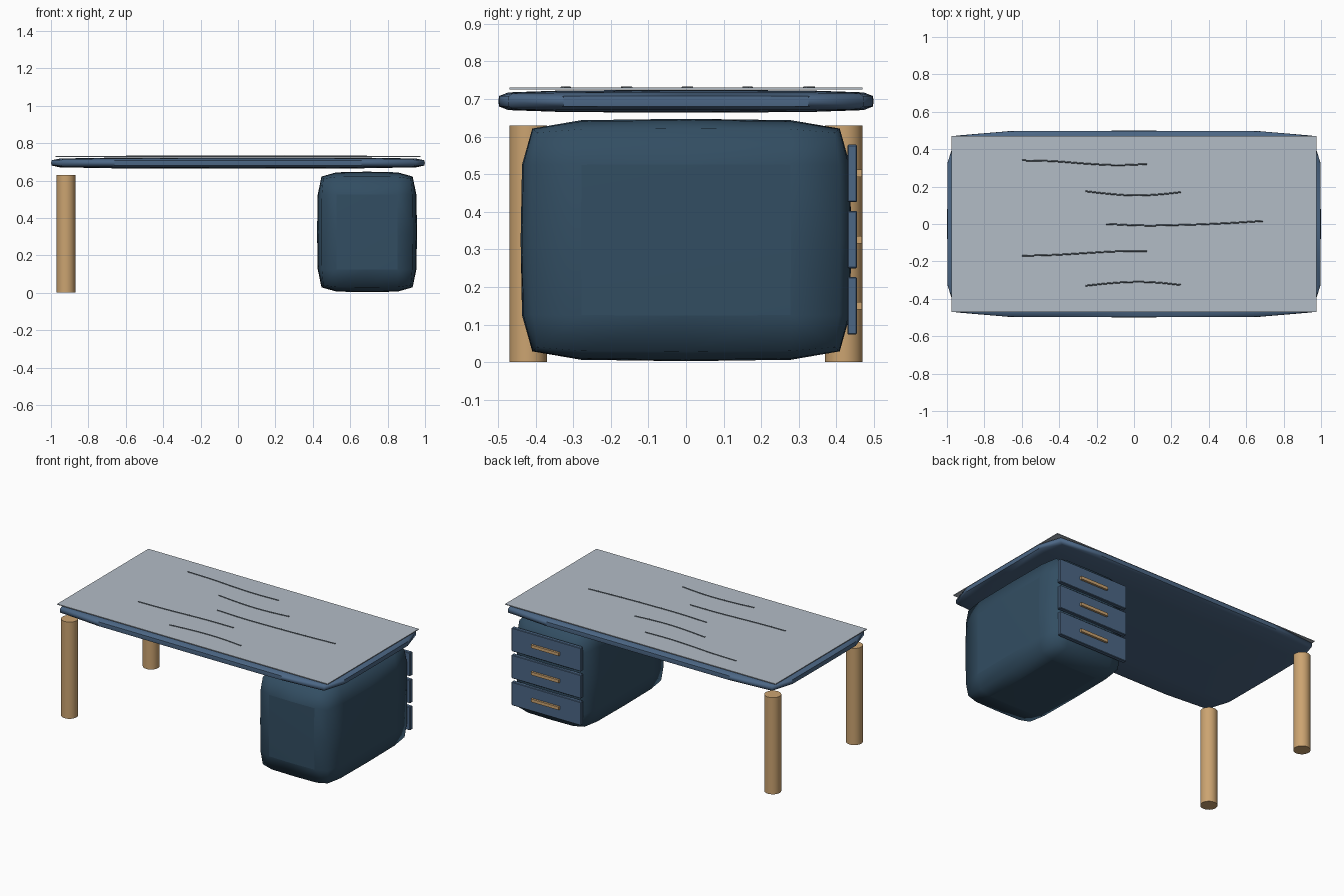
import bpy

cube = bpy.data.objects.get("Cube")
if cube:
    bpy.data.objects.remove(cube, do_unlink=True)


def material(name, rgb):
    m = bpy.data.materials.new(name)
    m.use_nodes = True
    color = (*rgb, 1)
    m.diffuse_color = color
    m.node_tree.nodes["Principled BSDF"].inputs["Base Color"].default_value = color
    return m


slate = material("slate_blue", (0.072, 0.135, 0.235))
navy = material("dark_navy", (0.032, 0.075, 0.122))
wood = material("light_wood", (0.60, 0.37, 0.165))
pale = material("pale_surface", (0.45, 0.505, 0.565))
grain = material("grain_grey", (0.10, 0.125, 0.15))


def box(name, center, size, mat, bevel=0, pillow=False):
    bpy.ops.mesh.primitive_cube_add(size=1, location=center)
    ob = bpy.context.object
    ob.name = name
    ob.scale = size
    bpy.ops.object.transform_apply(location=False, rotation=False, scale=True)
    ob.data.materials.append(mat)
    if bevel:
        mod = ob.modifiers.new("soft_edge", 'BEVEL')
        mod.width = bevel
        mod.segments = 1
    if pillow:
        # one subdivision turns the chamfered box into a gently swollen one
        mod = ob.modifiers.new("swell", 'SUBSURF')
        mod.levels = mod.render_levels = 1
        bpy.ops.object.shade_smooth_by_angle(angle=0.5)
    return ob


# Tabletop with a pale inlaid sheet
box("tabletop", (0, 0, 0.694), (2.0, 1.0, 0.063), slate, 0.014, True)
box("surface_sheet", (0, 0, 0.7275), (1.95, 0.94, 0.005), pale)

# Grain lines laid on the sheet
grain_paths = [
    [(-0.60, 0.34), (-0.42, 0.335), (-0.25, 0.322), (-0.10, 0.315), (0.07, 0.32)],
    [(-0.26, 0.175), (-0.12, 0.16), (0, 0.153), (0.12, 0.157), (0.25, 0.17)],
    [(-0.15, 0), (0.05, -0.008), (0.25, -0.005), (0.45, 0.002), (0.69, 0.016)],
    [(-0.60, -0.17), (-0.42, -0.165), (-0.25, -0.155), (-0.10, -0.147), (0.07, -0.146)],
    [(-0.26, -0.33), (-0.12, -0.316), (0, -0.31), (0.12, -0.313), (0.25, -0.326)],
]
for i, path in enumerate(grain_paths):
    curve = bpy.data.curves.new(f"grain_line_{i + 1}", 'CURVE')
    curve.dimensions = '3D'
    curve.bevel_depth = 0.004
    curve.bevel_resolution = 1
    curve.use_fill_caps = True
    curve.resolution_u = 4
    spline = curve.splines.new('BEZIER')
    spline.bezier_points.add(len(path) - 1)
    for point, (x, y) in zip(spline.bezier_points, path):
        point.co = (x, y, 0.730)
        point.handle_left_type = point.handle_right_type = 'AUTO'
    curve.materials.append(grain)
    ob = bpy.data.objects.new(curve.name, curve)
    bpy.context.collection.objects.link(ob)

# Two round legs on the open side
for name, y in (("front_leg", -0.42), ("back_leg", 0.42)):
    bpy.ops.mesh.primitive_cylinder_add(vertices=32, radius=0.05, depth=0.63,
                                        location=(-0.92, y, 0.315))
    leg = bpy.context.object
    leg.name = name
    leg.data.materials.append(wood)
    bpy.ops.object.shade_smooth_by_angle(angle=0.6)

# Drawer cabinet, opening to the back
box("cabinet", (0.69, 0, 0.325), (0.54, 0.885, 0.65), navy, 0.032, True)
for i, z in enumerate((0.15, 0.326, 0.502)):
    box(f"drawer_front_{i + 1}", (0.69, 0.442, z), (0.50, 0.026, 0.153), slate, 0.003)
    box(f"drawer_handle_{i + 1}", (0.69, 0.461, z), (0.20, 0.015, 0.02), wood)
